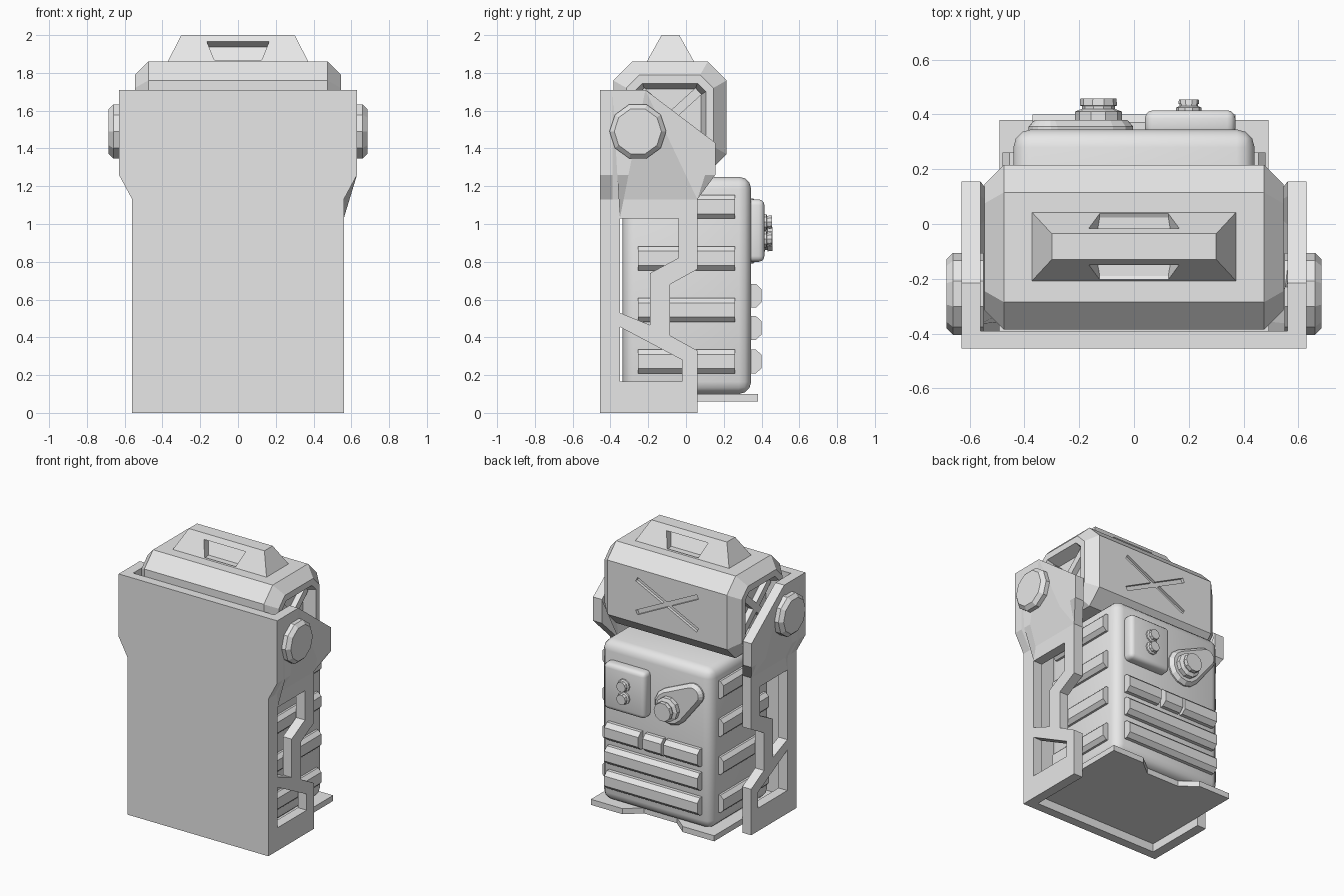
import bpy, bmesh, math
from mathutils import Vector, Matrix

if "Cube" in bpy.data.objects:
    bpy.data.objects.remove(bpy.data.objects["Cube"])

grey = bpy.data.materials.new("plain_grey")
grey.diffuse_color = (0.8, 0.8, 0.8, 1)
grey.use_nodes = True
grey.node_tree.nodes["Principled BSDF"].inputs["Base Color"].default_value = grey.diffuse_color


def finish(name, bm, smooth=False):
    bmesh.ops.recalc_face_normals(bm, faces=bm.faces[:])
    me = bpy.data.meshes.new(name)
    bm.to_mesh(me)
    bm.free()
    me.materials.append(grey)
    ob = bpy.data.objects.new(name, me)
    bpy.context.collection.objects.link(ob)
    if smooth:
        bpy.ops.object.select_all(action='DESELECT')
        ob.select_set(True)
        bpy.context.view_layer.objects.active = ob
        bpy.ops.object.shade_smooth_by_angle(angle=math.radians(40))
    return ob


def loft(name, rings):
    """Skin a list of equal-length rings and cap both ends."""
    bm = bmesh.new()
    vs = [[bm.verts.new(p) for p in r] for r in rings]
    n = len(vs[0])
    for a, b in zip(vs, vs[1:]):
        for i in range(n):
            j = (i + 1) % n
            bm.faces.new((a[i], a[j], b[j], b[i]))
    bm.faces.new(vs[0])
    bm.faces.new(vs[-1])
    return finish(name, bm)


def box(name, lo, hi, bevel=0, segs=3, rot=None):
    bm = bmesh.new()
    lo, hi = Vector(lo), Vector(hi)
    bmesh.ops.create_cube(bm, size=1)
    bmesh.ops.scale(bm, vec=hi - lo, verts=bm.verts)
    if rot:
        bmesh.ops.rotate(bm, verts=bm.verts, matrix=rot)
    bmesh.ops.translate(bm, vec=(lo + hi) / 2, verts=bm.verts)
    if bevel:
        bmesh.ops.bevel(bm, geom=bm.edges[:], offset=bevel, segments=segs,
                        profile=0.5, affect='EDGES')
    return finish(name, bm, bool(bevel))


def cut(ob, cutter):
    m = ob.modifiers.new("cut", 'BOOLEAN')
    m.object, m.operation, m.solver = cutter, 'DIFFERENCE', 'EXACT'
    bpy.context.view_layer.objects.active = ob
    bpy.ops.object.modifier_apply(modifier=m.name)
    bpy.data.objects.remove(cutter)


def disc_stack(name, cx, cz, steps, sides=10):
    """Turned part along y: steps are (y, radius)."""
    return loft(name, [[(cx + r * math.cos(i * math.tau / sides), y,
                         cz + r * math.sin(i * math.tau / sides))
                        for i in range(sides)] for y, r in steps])


# --- bracket front plate
half = [(0.56, 0), (0.56, 1.13), (0.63, 1.26), (0.63, 1.71)]
outline = half + [(-x, z) for x, z in reversed(half)]
loft("bracket_front_plate", [[(x, y, z) for x, z in outline] for y in (-0.455, -0.39)])

# --- bracket side plates with cut-outs, stepping outward near the top
edge = [(-0.39, 0), (0.06, 0), (0.06, 0.33), (-0.085, 0.41), (-0.085, 0.68),
        (0.06, 0.76), (0.06, 1.13), (0.155, 1.26), (0.155, 1.43),
        (-0.215, 1.71), (-0.39, 1.71)]
upper_hole = [(-0.35, 1.03), (-0.04, 1.03), (-0.04, 0.82), (-0.19, 0.74),
              (-0.19, 0.465), (-0.35, 0.53)]
lower_hole = [(-0.35, 0.455), (-0.02, 0.28), (-0.02, 0.165), (-0.35, 0.165)]
for side, s in (("right", 1), ("left", -1)):
    bm = bmesh.new()
    for loop in (edge, upper_hole, lower_hole):
        vs = [bm.verts.new((0.49, y, z)) for y, z in loop]
        for i, v in enumerate(vs):
            bm.edges.new((v, vs[(i + 1) % len(vs)]))
    bmesh.ops.triangle_fill(bm, edges=bm.edges[:], use_beauty=True, normal=(1, 0, 0))
    ext = bmesh.ops.extrude_face_region(bm, geom=bm.faces[:], use_keep_orig=True)
    bmesh.ops.translate(bm, vec=(0.07, 0, 0),
                        verts=[g for g in ext["geom"] if isinstance(g, bmesh.types.BMVert)])
    for z in (1.13, 1.26):
        bmesh.ops.bisect_plane(bm, geom=bm.verts[:] + bm.edges[:] + bm.faces[:],
                               plane_co=(0, 0, z), plane_no=(0, 0, 1))
    for v in bm.verts:
        v.co.x = s * (v.co.x + 0.07 * min(1, max(0, (v.co.z - 1.13) / 0.13)))
    bmesh.ops.dissolve_limit(bm, angle_limit=0.01, verts=bm.verts[:], edges=bm.edges[:])
    finish(side + "_bracket_plate", bm)

    # pivot cap
    loft(side + "_pivot_cap", [[(s * x, -0.255 + r * math.cos(i * math.tau / 10),
                                 1.49 + r * math.sin(i * math.tau / 10)) for i in range(10)]
                               for x, r in ((0.55, 0.15), (0.66, 0.15), (0.685, 0.125))])

    # side ribs of the body
    for k in range(4):
        z = 0.272 + k * 0.273
        prof = [(0.42, -0.063), (0.455, -0.063), (0.48, -0.038),
                (0.48, 0.038), (0.455, 0.063), (0.42, 0.063)]
        loft(side + "_body_rib", [[(s * x, y, z + dz) for x, dz in prof]
                                  for y in (-0.255, 0.26)])

# --- base plate with a notch at the back
base = [(0.49, -0.39), (0.49, 0.38), (0.24, 0.38), (0.13, 0.29)]
base += [(-x, y) for x, y in reversed(base)]
loft("base_plate", [[(x, y, z) for x, y in base] for z in (0.06, 0.10)])

# --- main body
box("body", (-0.44, -0.335, 0.1), (0.44, 0.345, 1.25), 0.065)

# --- back ribs, the top row split in three
for z, a, b in ((0.272, -0.37, 0.37), (0.45, -0.37, 0.37), (0.62, -0.37, -0.10),
                (0.62, -0.08, 0.065), (0.62, 0.10, 0.37)):
    prof = [(0.33, -0.063), (0.37, -0.063), (0.40, -0.035),
            (0.40, 0.035), (0.37, 0.063), (0.33, 0.063)]
    loft("back_rib", [[(x, y, z + dz) for y, dz in prof] for x in (a, b)])

# --- control box with two knobs
box("control_box", (0.04, 0.32, 0.80), (0.37, 0.415, 1.13), 0.03)
for z in (1.01, 0.92):
    disc_stack("small_knob", 0.2, z, [(0.40, 0.046), (0.425, 0.046), (0.43, 0.034),
                                      (0.437, 0.034), (0.438, 0.038), (0.455, 0.036)])

# --- teardrop mount with a large knob
c1, r1, c2, r2 = Vector((-0.13, 0.92)), 0.13, Vector((-0.31, 1.06)), 0.075
d = c2 - c1
phi, beta = math.atan2(d.y, d.x), math.acos((r1 - r2) / d.length)


def teardrop(y, shrink):
    pts = []
    for c, r, a0, a1 in ((c1, r1, phi + beta, phi - beta + math.tau),
                         (c2, r2, phi - beta, phi + beta)):
        for i in range(9):
            a = a0 + (a1 - a0) * i / 8
            pts.append((c.x + (r - shrink) * math.cos(a), y, c.y + (r - shrink) * math.sin(a)))
    return pts


loft("knob_mount", [teardrop(0.33, 0), teardrop(0.355, 0), teardrop(0.38, 0.022)])
disc_stack("large_knob", -0.13, 0.92, [(0.37, 0.086), (0.41, 0.086), (0.42, 0.06),
                                       (0.43, 0.06), (0.432, 0.068), (0.458, 0.066)])

# --- tank with tapered, recessed ends
CY, CZ = -0.085, 1.565


def octagon(x, hy, hz, c):
    q = [(hy, hz - c), (hy - c, hz)]
    pts = q + [(-a, b) for a, b in reversed(q)]
    pts += [(-a, -b) for a, b in pts]
    return [(x, CY + a, CZ + b) for a, b in pts]


rings = [(0.46, 0.165, 0.15, 0.03), (0.545, 0.19, 0.18, 0.045),
         (0.545, 0.23, 0.225, 0.07), (0.475, 0.30, 0.295, 0.10)]
tank = loft("tank", [octagon(*r) for r in rings] +
            [octagon(-r[0], *r[1:]) for r in reversed(rings)])

# crossed grooves on the tank's long faces, crossed braces in its ends
for s in (1, -1):
    for t in (1, -1):
        y = CY + s * 0.30
        cut(tank, box("groove_cutter", (-0.27, y - 0.02, CZ - 0.016),
                      (0.27, y + 0.02, CZ + 0.016),
                      rot=Matrix.Rotation(t * 0.46, 3, 'Y')))
        x = s * 0.475
        box("end_brace", (x - 0.025, CY - 0.205, CZ - 0.024), (x + 0.025, CY + 0.205, CZ + 0.024),
            rot=Matrix.Rotation(t * 0.74, 3, 'X'))

# --- handle with a pocket in each sloping face
HY = -0.0825
handle = loft("handle", [[(a * hx, HY + b * hy, z) for a, b in ((-1, -1), (1, -1), (1, 1), (-1, 1))]
                         for hx, hy, z in ((0.375, 0.128, 1.855), (0.30, 0.047, 2.0))])
for s in (1, -1):
    n = Vector((0, s * 0.87, 0.49))
    pocket = [Vector((x, HY + s * (0.128 - (z - 1.855) * 0.559), z))
              for x, z in ((-0.125, 1.868), (0.125, 1.868), (0.165, 1.965), (-0.165, 1.965))]
    cut(handle, loft("pocket_cutter", [[p + n * k for p in pocket] for k in (-0.055, 0.03)]))
